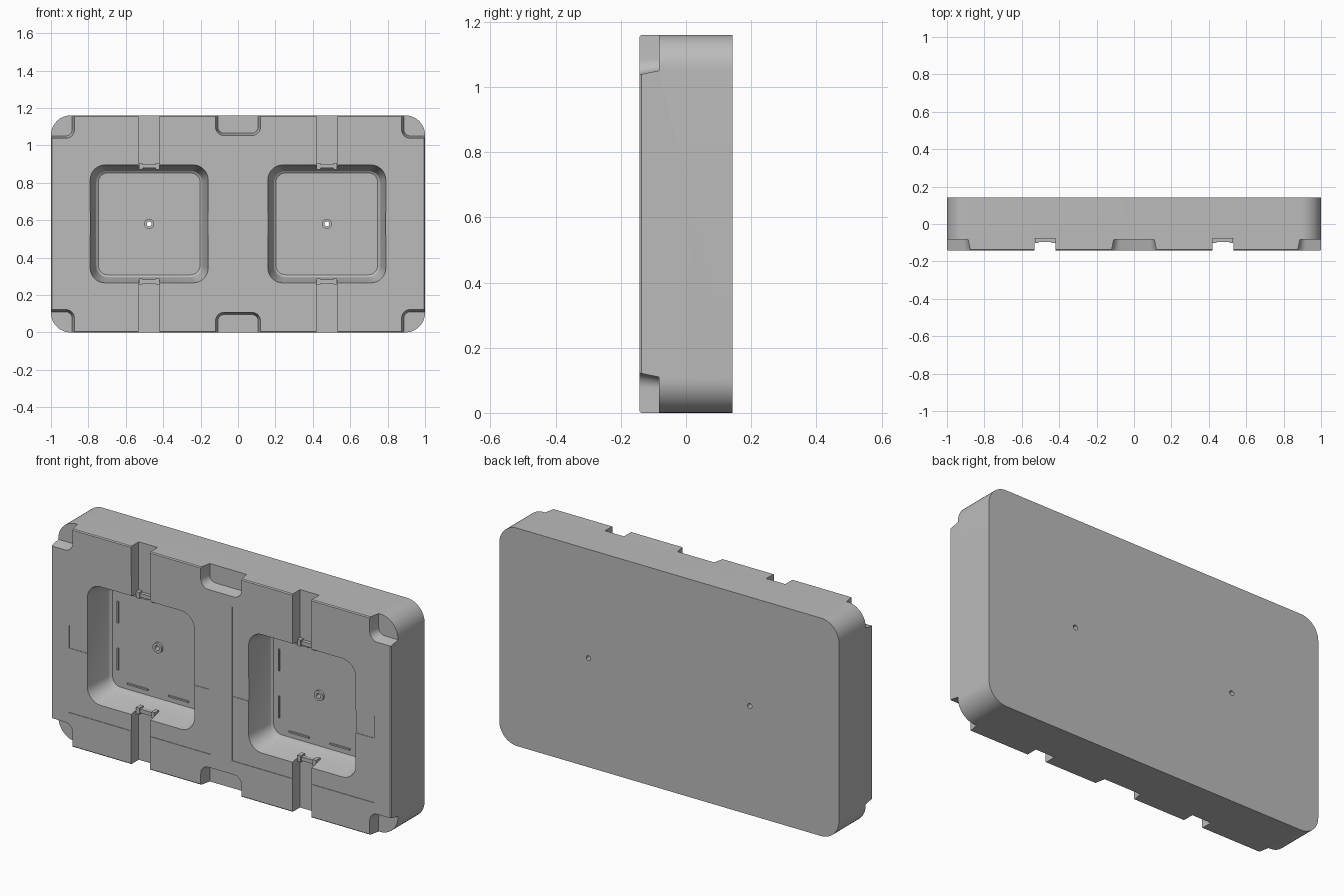
import bpy
import bmesh
import math

old = bpy.data.objects.get("Cube")
if old:
    bpy.data.objects.remove(old, do_unlink=True)

grey = bpy.data.materials.new("plain grey")
grey.use_nodes = True
colour = (0.5, 0.5, 0.5, 1)
grey.diffuse_color = colour
grey.node_tree.nodes["Principled BSDF"].inputs["Base Color"].default_value = colour

W, H, D = 1.0, 0.58, 0.142   # half width, half height, half depth
FRONT = -D
MID = H                      # height of the slab centre
POCKET_X = 0.475


def loft(name, cx, cz, rings, steps=8):
    """Rounded-rectangle sections (y, half x, half z, radius) joined along y."""
    bm = bmesh.new()
    loops = []
    for y, hx, hz, r in rings:
        loop = []
        for q, (sx, sz) in enumerate(((1, 1), (-1, 1), (-1, -1), (1, -1))):
            for i in range(steps + 1):
                a = math.pi / 2 * (q + i / steps)
                loop.append(bm.verts.new((cx + sx * (hx - r) + r * math.cos(a), y,
                                          cz + sz * (hz - r) + r * math.sin(a))))
        loops.append(loop)
    n = len(loops[0])
    for a, b in zip(loops, loops[1:]):
        for i in range(n):
            j = (i + 1) % n
            bm.faces.new((a[i], a[j], b[j], b[i]))
    bm.faces.new(loops[0])
    bm.faces.new(loops[-1])
    bmesh.ops.recalc_face_normals(bm, faces=bm.faces)
    mesh = bpy.data.meshes.new(name)
    bm.to_mesh(mesh)
    bm.free()
    obj = bpy.data.objects.new(name, mesh)
    bpy.context.collection.objects.link(obj)
    mesh.materials.append(grey)
    return obj


def box(name, x, y, z, sx, sy, sz):
    bpy.ops.mesh.primitive_cube_add(size=1, location=(x, y, z))
    obj = bpy.context.object
    obj.name = name
    obj.scale = (sx, sy, sz)
    bpy.ops.object.transform_apply(location=True, rotation=False, scale=True)
    obj.data.materials.append(grey)
    return obj


def cut(target, cutter):
    mod = target.modifiers.new("cut", "BOOLEAN")
    mod.operation = "DIFFERENCE"
    mod.solver = "EXACT"
    mod.object = cutter
    bpy.context.view_layer.objects.active = target
    bpy.ops.object.modifier_apply(modifier=mod.name)
    bpy.data.objects.remove(cutter, do_unlink=True)


def hole(target, x, radius, y, length):
    bpy.ops.mesh.primitive_cylinder_add(vertices=20, radius=radius, depth=length,
                                        location=(x, y, MID), rotation=(math.pi / 2, 0, 0))
    cut(target, bpy.context.object)


def notch(x, z, hx, hz):
    """Drafted notch cutter, wider at the front face."""
    return loft("notch_cutter", x, z, [(FRONT - 0.03, hx + 0.007, hz + 0.007, 0.05),
                                       (FRONT, hx, hz, 0.045),
                                       (-0.083, hx - 0.012, hz - 0.012, 0.035)])


# Main slab with a softened front rim
slab = loft("slab", 0, MID, [(FRONT, W - 0.005, H - 0.005, 0.1),
                             (FRONT + 0.005, W, H, 0.105), (D, W, H, 0.105)], steps=12)

# Shallow recessed panels around each pocket, with a slightly deeper middle band
for side in (-1, 1):
    cut(slab, box("panel_cutter", side * 0.482, FRONT - 0.01, 0.588, 0.836, 0.026, 0.82))
    cut(slab, box("band_cutter", side * 0.482, FRONT - 0.01, MID, 0.83, 0.031, 0.12))

# Deep pockets, strap channels and drain holes
for side in (-1, 1):
    x = side * POCKET_X
    cut(slab, loft("pocket_cutter", x, MID, [
        (FRONT - 0.03, 0.321, 0.321, 0.085), (FRONT, 0.316, 0.316, 0.08),
        (-0.015, 0.29, 0.29, 0.065), (0.002, 0.283, 0.283, 0.06),
        (0.01, 0.272, 0.272, 0.05)]))
    cut(slab, box("channel_cutter", x, FRONT - 0.04, MID, 0.112, 0.21, 1.4))
    hole(slab, x, 0.013, 0.08, 0.3)

# Corner notches and middle notches on the top and bottom edges
for end in (-1, 1):
    cut(slab, notch(0, MID + end * (H + 0.1), 0.12, 0.207))
    for side in (-1, 1):
        cut(slab, notch(side * (W + 0.1), MID + end * (H + 0.1), 0.225, 0.222))

parts = [slab]
for side, label in ((-1, "right"), (1, "left")):
    x = side * POCKET_X
    # Collar around the drain hole
    bpy.ops.mesh.primitive_cylinder_add(vertices=24, radius=0.027, depth=0.016,
                                        location=(x, 0.006, MID), rotation=(math.pi / 2, 0, 0))
    collar = bpy.context.object
    collar.name = label + "_drain_collar"
    collar.data.materials.append(grey)
    hole(collar, x, 0.013, 0, 0.1)
    parts.append(collar)

    for end, level in ((-1, "lower"), (1, "upper")):
        # Strap clip where the channel meets the pocket
        z = MID + end * 0.308
        name = label + "_" + level
        parts.append(box(name + "_clip_bridge", x, -0.085, z, 0.07, 0.02, 0.02))
        for s in (-1, 1):
            parts.append(box(name + "_clip_prong", x + s * 0.045, -0.083, z, 0.02, 0.036, 0.034))
            # Thin ribs on the pocket floor
            parts.append(box(name + "_floor_rib", x + s * 0.12, 0.008, MID + end * 0.241,
                             0.12, 0.012, 0.008))
            parts.append(box(name + "_side_rib", x + s * 0.238, 0.008, MID + end * 0.125,
                             0.008, 0.012, 0.115))

# Smooth rounded walls, keep hard edges
bpy.ops.object.select_all(action="DESELECT")
for part in parts:
    part.select_set(True)
bpy.context.view_layer.objects.active = slab
bpy.ops.object.shade_smooth_by_angle(angle=math.radians(30))
